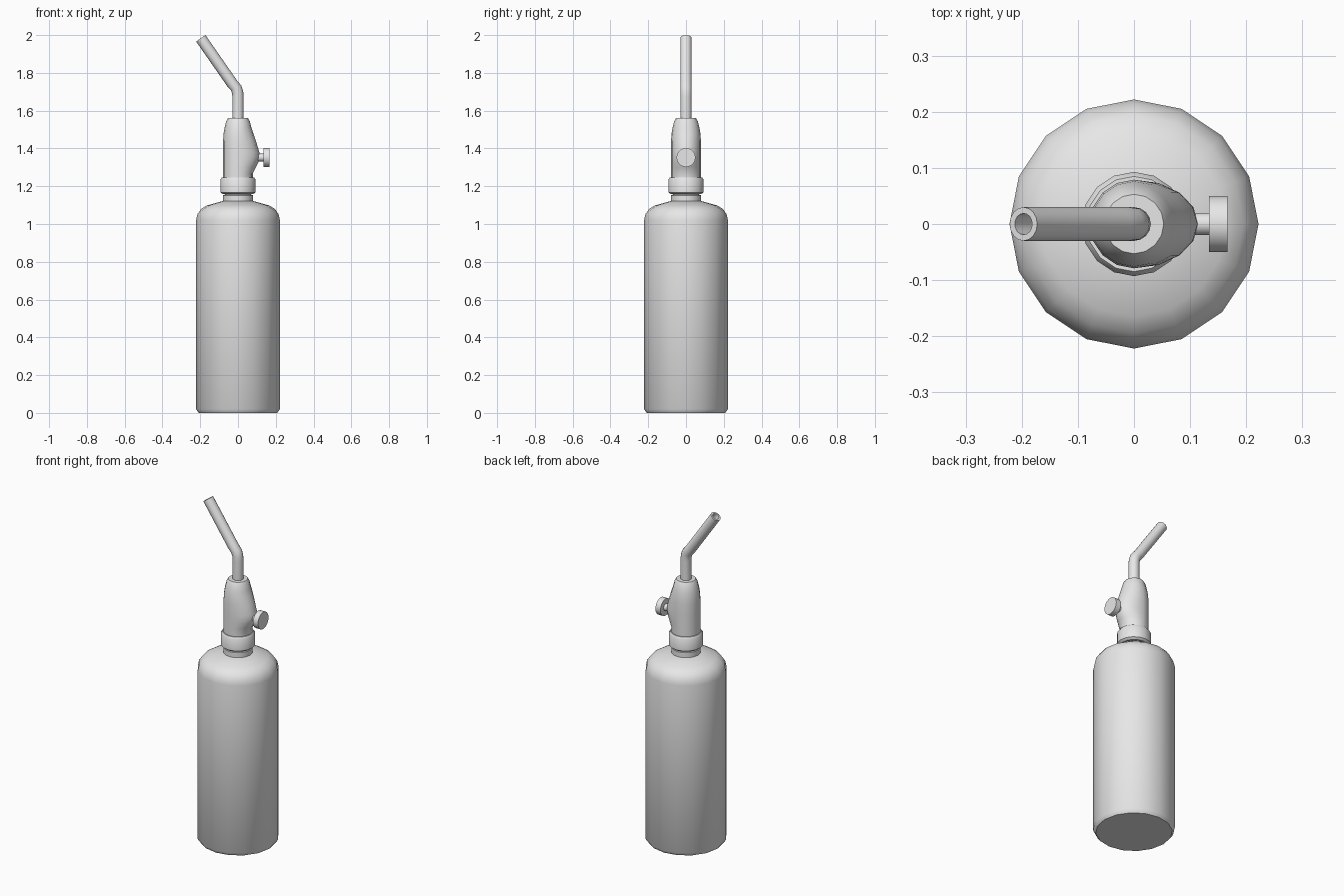
import bpy, bmesh
from math import sin, cos, pi, radians
from mathutils import Vector, Matrix

cube = bpy.data.objects.get("Cube")
if cube:
    bpy.data.objects.remove(cube)

metal = bpy.data.materials.new("grey_metal")
metal.use_nodes = True
grey = (0.8, 0.8, 0.8, 1)
metal.diffuse_color = grey
metal.node_tree.nodes["Principled BSDF"].inputs["Base Color"].default_value = grey


def loft(name, rings, sides=16, reshape=None, sharp=35):
    """Skin circles given as (centre, tilt about y in degrees, radius) and cap both ends."""
    bm = bmesh.new()
    loops = []
    for centre, tilt, radius in rings:
        turn = Matrix.Rotation(radians(tilt), 3, 'Y')
        loop = []
        for i in range(sides):
            a = 2 * pi * i / sides
            co = Vector(centre) + turn @ Vector((radius * cos(a), radius * sin(a), 0))
            loop.append(bm.verts.new(reshape(co) if reshape else co))
        loops.append(loop)
    for low, high in zip(loops, loops[1:]):
        for i in range(sides):
            j = (i + 1) % sides
            bm.faces.new((low[i], low[j], high[j], high[i]))
    bm.faces.new(loops[0][::-1])
    bm.faces.new(loops[-1])
    bmesh.ops.recalc_face_normals(bm, faces=bm.faces)
    mesh = bpy.data.meshes.new(name)
    bm.to_mesh(mesh)
    bm.free()
    mesh.shade_smooth()
    mesh.set_sharp_from_angle(angle=radians(sharp))
    mesh.materials.append(metal)
    obj = bpy.data.objects.new(name, mesh)
    bpy.context.collection.objects.link(obj)
    return obj


def lathe(name, profile, **kw):
    """Upright turned part from (radius, height) pairs."""
    return loft(name, [((0, 0, z), 0, r) for r, z in profile], **kw)


# Gas bottle with rounded shoulder
lathe("gas_bottle", [(.208, 0), (.222, .02), (.222, 1.02), (.215, 1.052),
                     (.195, 1.08), (.165, 1.098), (.08, 1.122)])

# Threaded neck and collar
lathe("neck", [(.08, 1.11), (.08, 1.152), (.07, 1.155), (.07, 1.18)])
lathe("collar", [(.08, 1.158), (.093, 1.168), (.093, 1.235), (.085, 1.247)])

# Valve body, swelling towards the knob on +x
swell = [(1.24, 1.0), (1.27, 1.0), (1.33, 1.38), (1.355, 1.45), (1.38, 1.43),
         (1.44, 1.2), (1.5, 1.0), (1.6, 1.0)]


def bulge(co):
    if co.x > 0:
        for (z0, f0), (z1, f1) in zip(swell, swell[1:]):
            if z0 <= co.z <= z1:
                co.x *= f0 + (f1 - f0) * (co.z - z0) / (z1 - z0)
                break
    return co


lathe("valve_body", [(.079, 1.24), (.079, 1.27), (.079, 1.3), (.079, 1.33), (.079, 1.355),
                     (.079, 1.38), (.079, 1.44), (.076, 1.48), (.071, 1.51),
                     (.062, 1.545), (.053, 1.56)], reshape=bulge)

# Control knob on its stem
loft("knob_stem", [((x, 0, 1.352), 90, .02) for x in (.09, .14)])
loft("control_knob", [((x, 0, 1.352), 90, .05) for x in (.134, .167)], sides=24)

# Bent burner tube with a hollow tip
base = Vector((0, 0, 1.7))
tip = Vector((-.197, 0, 1.983))
aim = (tip - base).normalized()
lean = -35
tube = [((0, 0, 1.55), 0, .03), ((0, 0, 1.675), 0, .03)]
tube += [((-.002, 0, 1.698), lean * .33, .03), ((-.01, 0, 1.72), lean * .75, .03)]
tube += [(base + aim * .05, lean, .03), (tip, lean, .03),
         (tip, lean, .019), (tip - aim * .08, lean, .019)]
loft("burner_tube", tube)
